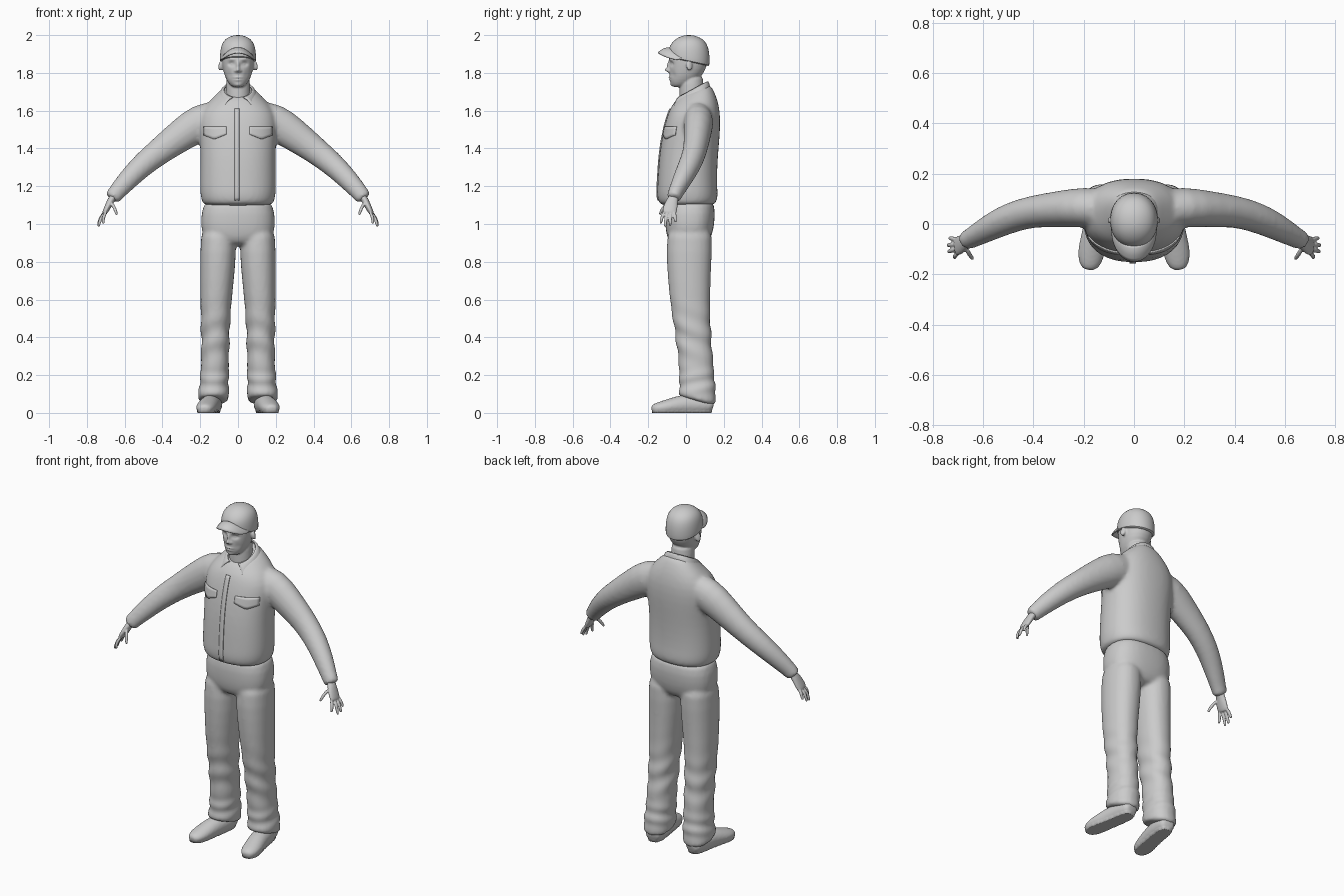
import bpy, bmesh, math
from mathutils import Vector
from mathutils.bvhtree import BVHTree

if "Cube" in bpy.data.objects:
    bpy.data.objects.remove(bpy.data.objects["Cube"])

grey = bpy.data.materials.new("plain grey")
grey.diffuse_color = (0.6, 0.6, 0.6, 1)
grey.use_nodes = True
grey.node_tree.nodes["Principled BSDF"].inputs["Base Color"].default_value = grey.diffuse_color
N = 28


def finish(ob, angle=40):
    ob.data.materials.clear()
    ob.data.materials.append(grey)
    bpy.ops.object.select_all(action='DESELECT')
    ob.select_set(True)
    bpy.context.view_layer.objects.active = ob
    bpy.ops.object.shade_smooth_by_angle(angle=math.radians(angle))
    return ob


def new_object(name, bm):
    bmesh.ops.recalc_face_normals(bm, faces=bm.faces[:])
    me = bpy.data.meshes.new(name)
    bm.to_mesh(me)
    bm.free()
    ob = bpy.data.objects.new(name, me)
    bpy.context.collection.objects.link(ob)
    return ob


def power(v, e):
    return math.copysign(abs(v) ** (2 / e), v)


def upright(rows, cx=0, e=2.2):
    """Horizontal rings from rows of (z, front y, back y, half width, tilt[, x])."""
    rings = []
    for z, yf, yb, rx, tilt, *x in rows:
        x0, yc, ry = (x[0] if x else 0) * (cx or 1), (yf + yb) / 2, (yb - yf) / 2
        ring = []
        for i in range(N):
            a = math.tau * i / N
            dy = ry * power(math.sin(a), e)
            ring.append(Vector((x0 + rx * power(math.cos(a), e), yc + dy, z + tilt * dy)))
        rings.append(ring)
    return rings


def tube(rows, side, s=1, n=16):
    """Rings along a path of (x, y, z, half size along side, half size across)."""
    pts = [Vector((r[0] * s, r[1], r[2])) for r in rows]
    rings = []
    for i, r in enumerate(rows):
        t = (pts[min(i + 1, len(pts) - 1)] - pts[max(i - 1, 0)]).normalized()
        u = Vector(side)
        u = (u - t * u.dot(t)).normalized()
        v = t.cross(u)
        rings.append([pts[i] + u * r[3] * math.cos(math.tau * k / n)
                      + v * r[4] * math.sin(math.tau * k / n) for k in range(n)])
    return rings


def skin(bm, rings):
    loops = [[bm.verts.new(p) for p in ring] for ring in rings]
    for a, b in zip(loops, loops[1:]):
        for i in range(len(a)):
            j = (i + 1) % len(a)
            bm.faces.new((a[i], a[j], b[j], b[i]))
    bm.faces.new(loops[0][::-1])
    bm.faces.new(loops[-1])


def fuse(name, parts, voxel, smooth):
    """Blend several lofts into one continuous smooth surface."""
    bm = bmesh.new()
    for p in parts:
        skin(bm, p)
    ob = new_object(name, bm)
    ob.modifiers.new("round", 'SUBSURF').levels = 1
    m = ob.modifiers.new("merge", 'REMESH')
    m.mode, m.voxel_size = 'VOXEL', voxel
    m = ob.modifiers.new("relax", 'SMOOTH')
    m.factor, m.iterations = 0.5, smooth
    dg = bpy.context.evaluated_depsgraph_get()
    me = bpy.data.meshes.new_from_object(ob.evaluated_get(dg))
    ob.modifiers.clear()
    ob.data = me
    return finish(ob, 50)


# Jacket: torso and sleeves
torso = upright([
    (1.095, -.125, .14, .175, 0), (1.11, -.146, .162, .19, 0), (1.15, -.155, .17, .2, 0),
    (1.2, -.152, .165, .202, 0), (1.3, -.147, .166, .2, 0), (1.4, -.138, .173, .2, 0),
    (1.5, -.12, .182, .208, 0), (1.58, -.1, .182, .205, .05), (1.64, -.08, .168, .165, .15),
    (1.685, -.06, .14, .11, .4), (1.71, -.045, .115, .08, .5)], e=2.3)
SLEEVE = [(.08, .06, 1.575, .08, .09), (.2, .068, 1.54, .082, .102), (.29, .06, 1.478, .074, .09),
          (.41, .05, 1.39, .064, .073), (.49, .025, 1.325, .062, .066), (.55, -.002, 1.27, .057, .06),
          (.61, -.035, 1.205, .048, .053), (.645, -.055, 1.165, .041, .046),
          (.662, -.064, 1.143, .04, .045), (.67, -.067, 1.132, .035, .04)]
jacket = fuse("jacket", [torso] + [tube(SLEEVE, (0, 1, 0), s) for s in (1, -1)], .011, 6)

# Trousers: hips and legs
hips = upright([(1.15, -.105, .15, .18, 0), (1.05, -.112, .155, .195, 0), (.98, -.11, .148, .198, 0),
                (.92, -.1, .132, .18, 0), (.88, -.07, .1, .12, 0)], e=2.5)
LEG = [(1.02, -.1, .145, .092, 0, .104), (.85, -.105, .137, .096, 0, .104), (.7, -.096, .13, .089, 0, .111),
       (.55, -.08, .127, .08, 0, .118), (.4, -.054, .132, .074, 0, .12), (.25, -.036, .147, .073, 0, .122),
       (.13, -.035, .157, .079, -.1, .127), (.075, -.042, .16, .083, -.25, .131),
       (.06, -.035, .152, .078, -.28, .131)]
trousers = fuse("trousers", [hips] + [upright(LEG, s) for s in (1, -1)], .011, 4)

# Loose folds at knees and shins
for v in trousers.data.vertices:
    x, y, z = v.co
    if z < .8:
        fold = .004 * math.sin(z * 52 + y * 22 + abs(x) * 15) * math.exp(-((z - .4) / .13) ** 2)
        fold += .004 * math.sin(z * 75 - y * 18) * math.exp(-((z - .16) / .06) ** 2)
        v.co += v.normal * fold

# Shoes with a flat sole
SHOE = [(.128, .145, .035, .03, .03), (.13, .13, .04, .05, .045), (.137, .06, .045, .055, .058),
        (.15, -.02, .043, .053, .055), (.166, -.09, .032, .056, .043), (.174, -.14, .025, .052, .034),
        (.178, -.172, .022, .036, .025), (.179, -.183, .02, .018, .014)]
for s, side in ((1, "left"), (-1, "right")):
    shoe = fuse(side + "_shoe", [tube(SHOE, (1, 0, 0), s)], .007, 3)
    for v in shoe.data.vertices:
        v.co.z = max(v.co.z, 0) if v.co.z > .012 else 0

# Hands: palm, four fingers and thumb
PALM = [(.64, -.055, 1.17, .025, .02), (.668, -.068, 1.135, .027, .02), (.685, -.08, 1.1, .038, .018),
        (.703, -.088, 1.065, .04, .015), (.71, -.09, 1.052, .034, .011)]
FINGERS = [((.697, -.115, 1.065), (.715, -.128, 1.035), (.713, -.134, 1.005)),
           ((.706, -.098, 1.06), (.73, -.108, 1.025), (.738, -.11, .988)),
           ((.708, -.08, 1.06), (.733, -.084, 1.025), (.74, -.084, .993)),
           ((.704, -.062, 1.065), (.724, -.058, 1.04), (.733, -.056, 1.012)),
           ((.672, -.09, 1.115), (.653, -.124, 1.085), (.642, -.138, 1.052))]
for s, side in ((1, "left"), (-1, "right")):
    parts = [tube(PALM, (0, 1, 0), s)]
    for a, b, c in FINGERS:
        tip = Vector(c) + (Vector(c) - Vector(b)).normalized() * .004
        parts.append(tube([(*a, .01, .01), (*b, .0095, .0095), (*c, .008, .008), (*tip, .004, .004)],
                          (0, 1, 0), s, 10))
    fuse(side + "_hand", parts, .004, 2)

# Head, neck and ears
skull = upright([(1.724, -.068, -.01, .025, 0), (1.735, -.08, .03, .043, 0), (1.765, -.086, .065, .063, 0),
                 (1.8, -.088, .095, .076, 0), (1.84, -.088, .112, .084, 0), (1.88, -.09, .117, .087, 0),
                 (1.93, -.082, .11, .083, 0), (1.965, -.05, .08, .055, 0)], e=2.15)
neck = upright([(1.6, -.035, .1, .066, 0), (1.68, -.035, .095, .065, 0), (1.74, -.035, .093, .064, 0),
                (1.8, -.03, .09, .06, 0)], e=2)
ears = [tube([(.078, .012, 1.838, .014, .024), (.093, .018, 1.84, .018, .03), (.1, .022, 1.842, .014, .025)],
             (0, 1, 0), s) for s in (1, -1)]
head = fuse("head", [skull, neck] + ears, .005, 3)

# Face forms as (x, z, width, height, forward push)
FACE = [(0, 1.815, .011, .011, .022), (0, 1.84, .008, .022, .014), (.014, 1.81, .007, .006, .008),
        (.035, 1.847, .016, .011, -.013), (.033, 1.846, .009, .006, .006), (.032, 1.872, .02, .007, .005),
        (0, 1.776, .022, .0045, .007), (0, 1.763, .018, .005, .006), (0, 1.7695, .022, .002, -.004),
        (0, 1.735, .016, .009, .004), (.045, 1.79, .014, .02, -.004)]
for v in head.data.vertices:
    x, y, z = v.co
    if y < -.02 and z > 1.72:
        v.co.y -= sum(d * math.exp(-((abs(x) - fx) / w) ** 2 - ((z - fz) / h) ** 2)
                      for fx, fz, w, h, d in FACE)

# Cap crown
bm = bmesh.new()
skin(bm, upright([(1.858, -.088, .118, .09, -.22), (1.86, -.094, .124, .096, -.22), (1.885, -.094, .126, .096, -.18),
                  (1.92, -.092, .124, .094, -.08), (1.955, -.08, .112, .086, 0), (1.98, -.055, .088, .067, 0),
                  (1.995, -.025, .055, .038, 0), (2.0, 0, .03, .012, 0)], e=2.1))
crown = new_object("cap_crown", bm)
crown.modifiers.new("round", 'SUBSURF').levels = 1
finish(crown)


def sheet(name, fn, nu, nv, thick):
    """Thin curved panel from a function of u and v in 0..1."""
    bm = bmesh.new()
    g = [[bm.verts.new(fn(i / nu, j / nv)) for j in range(nv + 1)] for i in range(nu + 1)]
    for i in range(nu):
        for j in range(nv):
            bm.faces.new((g[i][j], g[i + 1][j], g[i + 1][j + 1], g[i][j + 1]))
    ob = new_object(name, bm)
    m = ob.modifiers.new("thickness", 'SOLIDIFY')
    m.thickness, m.offset = thick, 0
    return finish(ob)


def bill(u, v):
    a = math.radians(-82 + 164 * u)
    s, c = math.sin(a), math.cos(a)
    inner = Vector((.09 * s, .005 - .09 * c, 1.932 - .058 * s * s))
    outer = Vector((.086 * s, -.03 - .118 * c, 1.905 - .036 * s * s))
    return inner.lerp(outer, v) + Vector((0, 0, .008 * math.sin(math.pi * v) * c))


def collar(u, v):
    t = math.radians(-158 + 316 * u)
    f = (1 - math.cos(t)) / 2
    top = Vector((.073 * math.sin(t), .034 + .078 * math.cos(t), 1.752 - .085 * f))
    w = t * .84
    low = Vector((.105 * math.sin(w), .034 + (.092 + .055 * f) * math.cos(w), 1.712 - .105 * f ** 1.5))
    return top.lerp(low, v) + Vector((0, 0, .012 * math.sin(math.pi * v)))


sheet("cap_bill", bill, 24, 5, .007)
sheet("collar", collar, 32, 4, .008)

# Front placket and pocket flaps laid on the jacket
bm = bmesh.new()
bm.from_mesh(jacket.data)
surface = BVHTree.FromBMesh(bm)
bm.free()


def on_jacket(x, z):
    hit = surface.ray_cast(Vector((x, -1, z)), Vector((0, 1, 0)))[0]
    return (hit or Vector((x, -.1, z))) - Vector((0, .002, 0))


sheet("placket", lambda u, v: on_jacket(-.018 + .026 * u, 1.125 + .485 * v), 2, 30, .007)
for s, side in ((1, "left"), (-1, "right")):
    def flap(u, v):
        low = 1.475 - .027 * (1 - abs(u - .55) / .55)
        return on_jacket(s * (.06 + .12 * u), low + (1.515 - low) * v)
    sheet(side + "_pocket_flap", flap, 10, 4, .008)
